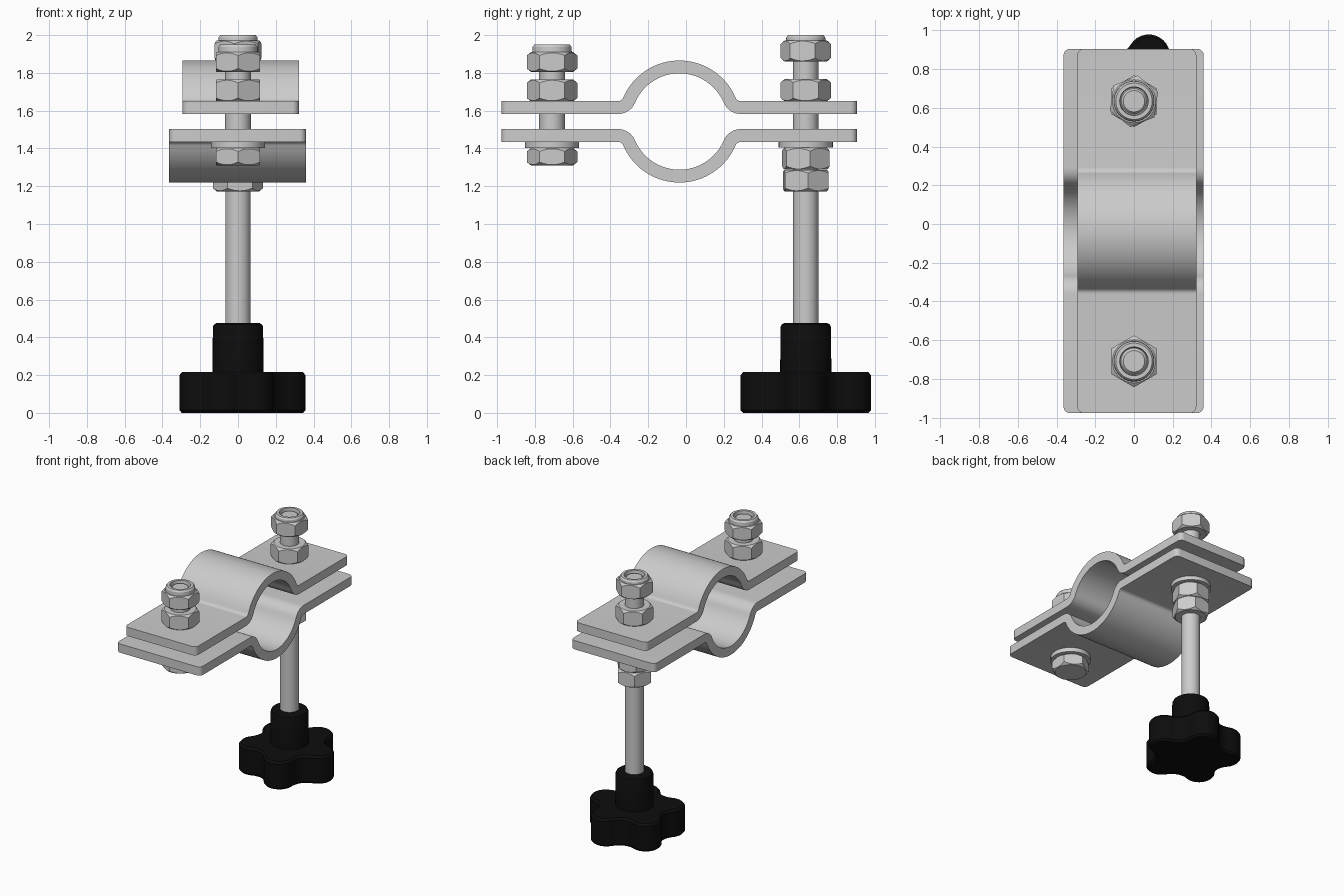
import bpy, bmesh
from math import pi, cos, sin, radians, atan2, sqrt
from mathutils import Vector

if "Cube" in bpy.data.objects:
    bpy.data.objects.remove(bpy.data.objects["Cube"])

MID = 1.5425            # height of the clamp's split plane
KNOB_Y, BOLT_Y = 0.634, -0.709


def finish(bm, name, angle=30):
    bmesh.ops.recalc_face_normals(bm, faces=bm.faces[:])
    me = bpy.data.meshes.new(name)
    bm.to_mesh(me)
    bm.free()
    ob = bpy.data.objects.new(name, me)
    bpy.context.collection.objects.link(ob)
    bpy.ops.object.select_all(action='DESELECT')
    ob.select_set(True)
    bpy.context.view_layer.objects.active = ob
    bpy.ops.object.shade_smooth_by_angle(angle=radians(angle))
    return ob


def loft(name, rings, angle=30):
    """Skin a stack of equal-length point rings and cap both ends."""
    bm = bmesh.new()
    vs = [[bm.verts.new(p) for p in ring] for ring in rings]
    n = len(vs[0])
    for a, b in zip(vs, vs[1:]):
        for i in range(n):
            j = (i + 1) % n
            bm.faces.new((a[i], a[j], b[j], b[i]))
    bm.faces.new(vs[0][::-1])
    bm.faces.new(vs[-1])
    return finish(bm, name, angle)


def lathe(name, y, profile, n=40):
    return loft(name, [[(r * cos(2 * pi * i / n), y + r * sin(2 * pi * i / n), z)
                        for i in range(n)] for r, z in profile])


def hex_nut(name, y, z0, z1, turn=90, a=0.116, n=48):
    """Hexagon of apothem a with conically chamfered corners."""
    def ring(radius, height):
        pts = []
        for i in range(n):
            t = 2 * pi * i / n
            h = a / cos((t % (pi / 3)) - pi / 6)
            r = radius or h
            w = t + radians(turn)
            pts.append((r * cos(w), y + r * sin(w), height(h)))
        return pts
    rim = a * 0.96
    drop = lambda h: (h - rim) * 0.8
    return loft(name, [ring(rim, lambda h: z0), ring(0, lambda h: z0 + drop(h)),
                       ring(0, lambda h: z1 - drop(h)), ring(rim, lambda h: z1)], 20)


def lock_nut(name, y, z0, z1, top, turn):
    hex_nut(name, y, z0, z1, turn)
    lathe(name + "_collar", y, [(0.105, z1 - 0.01), (0.103, top - 0.012), (0.094, top),
                                (0.074, top), (0.07, top - 0.035)])


def arc(cy, cz, r, a0, a1, n):
    return [(cy + r * cos(radians(a0 + (a1 - a0) * i / n)),
             cz + r * sin(radians(a0 + (a1 - a0) * i / n))) for i in range(n + 1)]


def clamp_half(name, x0, x1, sign):
    """Flat flanges with a filleted half-round saddle, extruded along x."""
    cy, r_in, r_out, fil, t = -0.035, 0.255, 0.323, 0.032, 0.068
    fz = 0.1075 + fil                     # fillet centre above split plane
    fy = sqrt((r_out + fil) ** 2 - fz ** 2)
    ang = atan2(fz, fy) * 180 / pi
    y0, y1 = -0.977, 0.905
    outer = ([(y1, fz - fil)] + arc(cy + fy, fz, fil, 270, 180 + ang, 6)
             + arc(cy, 0, r_out, ang, 180 - ang, 36)[1:-1]
             + arc(cy - fy, fz, fil, -ang, -90, 6) + [(y0, fz - fil)])
    inner = ([(y0, fz - fil - t)] + arc(cy - fy, fz, fil + t, -90, -ang, 8)
             + arc(cy, 0, r_in, 180 - ang, ang, 36)[1:-1]
             + arc(cy + fy, fz, fil + t, 180 + ang, 270, 8) + [(y1, fz - fil - t)])
    bm = bmesh.new()
    face = bm.faces.new([bm.verts.new((x0, y, MID + sign * z)) for y, z in outer + inner])
    ext = bmesh.ops.extrude_face_region(bm, geom=[face], use_keep_orig=True)
    bmesh.ops.translate(bm, vec=(x1 - x0, 0, 0),
                        verts=[g for g in ext['geom'] if isinstance(g, bmesh.types.BMVert)])
    # round the four plan corners
    corners = [e for e in bm.edges
               if abs(e.verts[0].co.z - e.verts[1].co.z) > 0.05
               and all(abs(v.co.y - y0) < 1e-4 or abs(v.co.y - y1) < 1e-4 for v in e.verts)]
    bmesh.ops.bevel(bm, geom=corners, offset=0.035, segments=5, profile=0.5, affect='EDGES')
    return finish(bm, name)


# clamp halves
clamp_half("upper_clamp", -0.293, 0.322, 1)
clamp_half("lower_clamp", -0.364, 0.36, -1)

# short bolt
hex_nut("short_bolt_head", BOLT_Y, 1.31, 1.402)
lathe("short_bolt_washer", BOLT_Y, [(0.143, 1.402), (0.143, 1.436)])
lathe("short_bolt_shaft", BOLT_Y, [(0.068, 1.39), (0.068, 1.92), (0.055, 1.935)])
hex_nut("short_bolt_nut", BOLT_Y, 1.649, 1.765)
lock_nut("short_bolt_lock_nut", BOLT_Y, 1.805, 1.91, 1.95, 90)

# long knob bolt
lathe("knob_bolt_shaft", KNOB_Y, [(0.067, 0.45), (0.067, 1.97), (0.055, 1.985)])
hex_nut("lower_jam_nut", KNOB_Y, 1.172, 1.287, 65)
hex_nut("upper_jam_nut", KNOB_Y, 1.288, 1.404, 70)
lathe("knob_bolt_washer", KNOB_Y, [(0.143, 1.404), (0.143, 1.436)])
hex_nut("knob_bolt_nut", KNOB_Y, 1.649, 1.767)
lock_nut("knob_bolt_lock_nut", KNOB_Y, 1.86, 1.972, 2.0, 82)


# five-lobed knob
def star(inset, z, c=0.247, d=0.37, lobe=0.11):
    pts = []
    for k in range(5):
        a = 2 * pi * k / 5
        tip = Vector((c * cos(a), c * sin(a)))
        val = Vector((d * cos(a + pi / 5), d * sin(a + pi / 5)))
        gap = val - tip
        rv = gap.length - lobe + inset
        half = (atan2(gap.y, gap.x) - a + pi) % (2 * pi) - pi
        for i in range(13):
            t = a - half + 2 * half * i / 12
            pts.append(tip + (lobe - inset) * Vector((cos(t), sin(t))))
        sweep = half - pi / 5             # concave arc between two lobes
        for i in range(1, 8):
            t = a + pi / 5 + pi + sweep * (1 - i / 4)
            pts.append(val + rv * Vector((cos(t), sin(t))))
    return [(p.x, KNOB_Y + p.y, z) for p in pts]


knob = loft("knob", [star(0.012, 0), star(0, 0.014), star(0, 0.2), star(0.014, 0.217)])
hub = lathe("knob_hub", KNOB_Y, [(0.136, 0.2), (0.133, 0.455), (0.127, 0.468), (0.115, 0.475)])
black = bpy.data.materials.new("black_plastic")
black.diffuse_color = (0.004, 0.004, 0.004, 1)
black.use_nodes = True
black.node_tree.nodes["Principled BSDF"].inputs["Base Color"].default_value = black.diffuse_color
for ob in (knob, hub):
    ob.data.materials.append(black)
